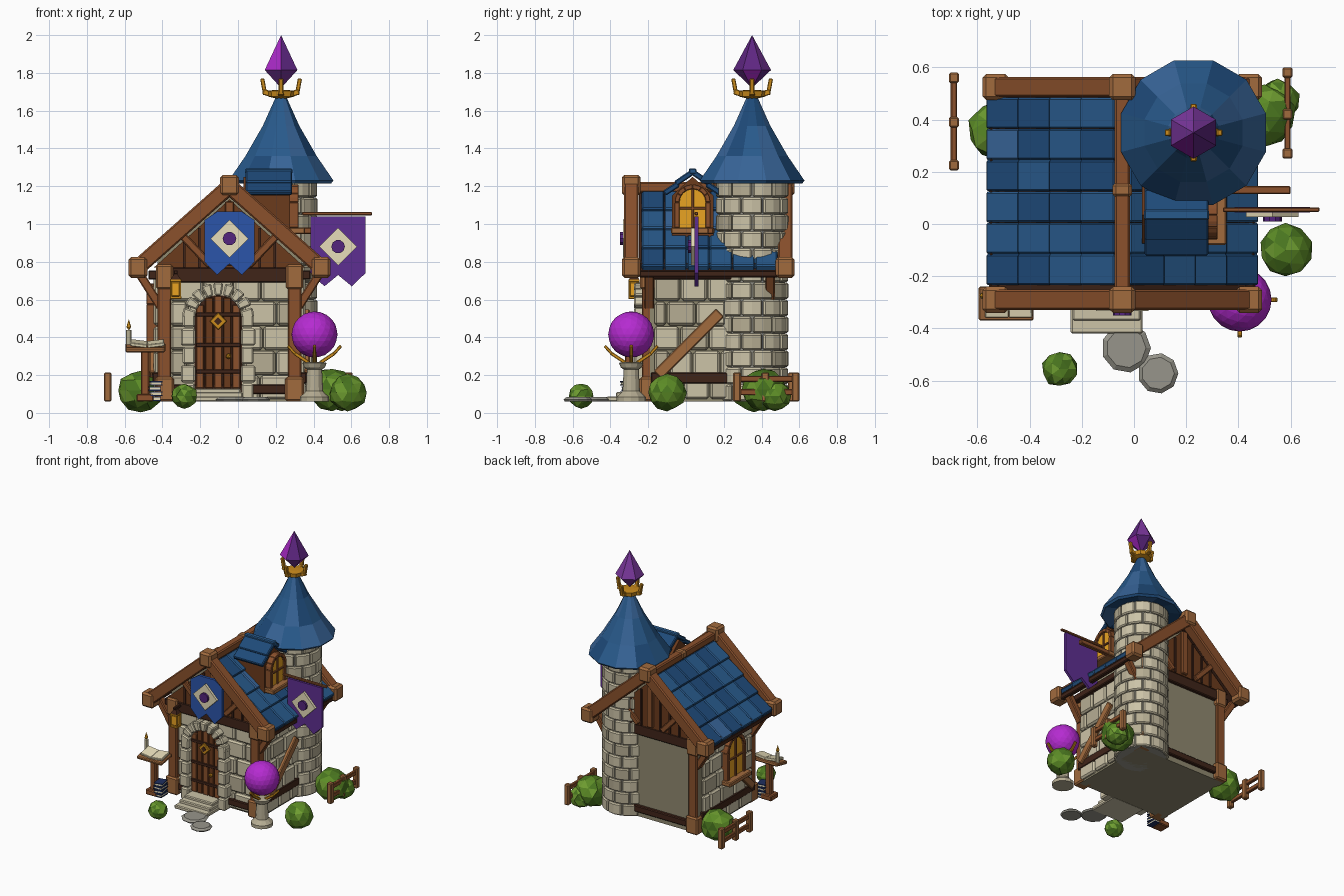
import bpy, bmesh, math, random
from mathutils import Matrix, Vector, Euler

if "Cube" in bpy.data.objects:
    bpy.data.objects.remove(bpy.data.objects["Cube"])
random.seed(4)
PI = math.pi

def mat(hexa):
    name = "m_" + hexa
    m = bpy.data.materials.get(name)
    if not m:
        m = bpy.data.materials.new(name)
        m.diffuse_color = [(int(hexa[i:i+2], 16) / 255) ** 2.2 for i in (0, 2, 4)] + [1]
        m.use_nodes = True
        m.node_tree.nodes["Principled BSDF"].inputs["Base Color"].default_value = m.diffuse_color
    return m

WOOD, LIGHT, DARK, DOOR = "8A5230", "A06A40", "42291F", "6B3D22"
STONE, STONE2, CORE, GREY = "CBC2A6", "B5AC92", "8F886F", "96948A"
BLUES = ["234B78", "2C5A8A", "3A6496"]
GOLD, AMBER, PURPLE, CREAM, MAGENTA = "C98A22", "E9A227", "54297C", "E6DCB8", "B42FD0"
I4 = Matrix()

def finish(name, bm, colors, M=I4, pick=False):
    bmesh.ops.recalc_face_normals(bm, faces=bm.faces)
    if pick:
        for f in bm.faces:
            f.material_index = random.randrange(len(colors))
    bm.transform(M)
    me = bpy.data.meshes.new(name)
    bm.to_mesh(me); bm.free()
    for c in colors:
        me.materials.append(mat(c))
    ob = bpy.data.objects.new(name, me)
    bpy.context.collection.objects.link(ob)
    return ob

def bx(x, y, z, sx, sy, sz, rot=(0, 0, 0)):
    return Matrix.LocRotScale(Vector((x, y, z)), Euler(rot), Vector((sx, sy, sz)))

def bar(p, q, w, t):
    p, q = Vector(p), Vector(q)
    return Matrix.LocRotScale((p + q) / 2, (q - p).to_track_quat('X', 'Z'), Vector(((q - p).length, w, t)))

def boxes(name, color, items, bevel=0.006, M=I4):
    bm = bmesh.new()
    for m in items:
        bmesh.ops.create_cube(bm, size=1, matrix=m)
    if bevel:
        bmesh.ops.bevel(bm, geom=bm.edges[:], offset=bevel, segments=1, affect='EDGES', clamp_overlap=True)
    return finish(name, bm, [color], M)

def prism(name, pts, y0, y1, color, M=I4):
    bm = bmesh.new()
    f = bm.faces.new([bm.verts.new((x, y0, z)) for x, z in pts])
    r = bmesh.ops.extrude_face_region(bm, geom=[f])
    bmesh.ops.translate(bm, vec=(0, y1 - y0, 0), verts=[v for v in r['geom'] if isinstance(v, bmesh.types.BMVert)])
    return finish(name, bm, [color], M)

def lathe(name, prof, n, colors, loc=(0, 0, 0), pick=False, turn=0):
    bm = bmesh.new()
    rings = [[bm.verts.new((r * math.cos(turn + 2*PI*k/n), r * math.sin(turn + 2*PI*k/n), z)) for k in range(n)] for r, z in prof]
    for a, b in zip(rings, rings[1:]):
        for k in range(n):
            bm.faces.new((a[k], a[(k+1) % n], b[(k+1) % n], b[k]))
    bm.faces.new(rings[0]); bm.faces.new(rings[-1])
    bmesh.ops.remove_doubles(bm, verts=bm.verts[:], dist=1e-4)
    return finish(name, bm, colors, Matrix.Translation(loc), pick)

def wedges(name, colors, items, bevel=0.006, M=I4, segs=2):
    """Curved blocks around local z: (r0, r1, a0, a1, z0, z1)."""
    bm = bmesh.new()
    for r0, r1, a0, a1, z0, z1 in items:
        an = [a0 + (a1 - a0) * k / segs for k in range(segs + 1)]
        loop = [(r1, a) for a in an] + [(r0, a) for a in reversed(an)]
        lo, hi = ([bm.verts.new((r * math.cos(a), r * math.sin(a), z)) for r, a in loop] for z in (z0, z1))
        bm.faces.new(lo); bm.faces.new(hi)
        for k in range(len(loop)):
            j = (k + 1) % len(loop)
            bm.faces.new((lo[k], lo[j], hi[j], hi[k]))
    bmesh.ops.recalc_face_normals(bm, faces=bm.faces)
    sharp = [e for e in bm.edges if len(e.link_faces) == 2 and e.calc_face_angle() > 0.9]
    bmesh.ops.bevel(bm, geom=sharp, offset=bevel, segments=1, affect='EDGES', clamp_overlap=True)
    return finish(name, bm, colors, M)

def ball(name, loc, r, colors, sub=2, jit=0.0, flat=1.0):
    bm = bmesh.new()
    bmesh.ops.create_icosphere(bm, subdivisions=sub, radius=r)
    for v in bm.verts:
        v.co *= 1 + random.uniform(-jit, jit)
        v.co.z *= flat
    return finish(name, bm, colors, Matrix.Translation(loc), len(colors) > 1)

def arch(w, h, n=8):
    return [(-w, 0), (w, 0)] + [(w * math.cos(PI*k/n), h - w + w * math.sin(PI*k/n)) for k in range(n + 1)]

UP = Matrix.Rotation(PI/2, 4, 'X')   # local z -> -y, so wedges lie in the xz plane
CX = -0.045                          # house centre line

# house body, floor at z 0.06
prism("house_core", [(CX-.38, .06), (CX+.38, .06), (CX+.38, .83), (CX, 1.15), (CX-.38, .83)], -.19, .46, CORE)

# stone facing on front and both sides
def stones(name, u0, u1, z0, z1, rows, cols, place):
    h, sets = (z1 - z0) / rows, [[], []]
    for r in range(rows):
        w = (u1 - u0) / cols
        cuts = [u0] + [u0 + w * (c + (.5 if r % 2 else 0) + random.uniform(-.12, .12)) for c in range(0 if r % 2 else 1, cols)] + [u1]
        for a, b in zip(cuts, cuts[1:]):
            sets[random.random() < .3].append(place((a+b)/2, z0 + (r+.5)*h, b-a-.006, h-.006))
    for s, c in zip(sets, (STONE, STONE2)):
        boxes(name, c, s, .012)
stones("front_stone", -.36, .28, .07, .72, 5, 4, lambda u, z, w, h: bx(u, -.195, z, w, .045, h))
stones("right_stone", -.17, .42, .07, .72, 5, 4, lambda u, z, w, h: bx(.338, u, z, .04, w, h))
stones("left_stone", -.17, .42, .07, .72, 5, 4, lambda u, z, w, h: bx(-.428, u, z, .04, w, h))

# corner posts with foot and head blocks, knee braces to the eaves
posts, blocks, braces = [], [], []
for s in (-1, 1):
    for y in (-.195, .445):
        x = CX + s * .345
        posts.append(bx(x, y, .42, .07, .075, .7))
        blocks += [bx(x, y, .125, .1, .1, .13), bx(x, y, .72, .09, .095, .13)]
        braces.append(bar((x + s*.02, y, .56), (x + s*.14, y, .75), .05, .045))
boxes("corner_post", WOOD, posts)
boxes("post_block", LIGHT, blocks, .01)
boxes("knee_brace", WOOD, braces)
boxes("side_brace", LIGHT, [bar((.365, -.15, .2), (.365, .18, .53), .03, .06), bar((-.455, -.15, .2), (-.455, -.02, .33), .03, .05)])

# dark sill and wall-plate beams
boxes("frame_beam", DARK, [bx(CX, y, z, .66, .05, h) for y in (-.205, .46) for z, h in ((.125, .05), (.73, .08))]
      + [bx(CX + s*.39, .125, .185, .035, .62, .06) for s in (-1, 1)]
      + [bx(CX + s*.49, .12, .755, .035, .74, .075) for s in (-1, 1)]
      + [bx(CX + s*.40, .125, .73, .06, .66, .05) for s in (-1, 1)])

# gable boarding and struts
for y0, y1, sg in ((-.225, -.19, -1), (.46, .485, 1)):
    prism("gable_panel", [(CX-.40, .77), (CX+.40, .77), (CX, 1.13)], y0, y1, DOOR)
    y = y0 if sg < 0 else y1
    boxes("gable_board", DARK, [bx(CX + d, y, (.77 + 1.12 - abs(d)*.88)/2, .014, .02, .35 - abs(d)*.88) for d in (-.24, -.16, -.08, .08, .16, .24)], 0)
    boxes("gable_strut", WOOD, [bar((CX + s*.1, y, .78), (CX + s*.26, y, .95), .04, .04) for s in (-1, 1)] + [bx(CX, y, .95, .05, .04, .34)])

# roof deck and overlapping tiles
def rz(d): return 1.185 - .84 * d
boxes("roof_deck", DARK, [bar((CX, .12, rz(0)-.025), (CX + s*.5, .12, rz(.5)-.025), .74, .03) for s in (-1, 1)], 0)
tiles = [[], [], []]
for s in (-1, 1):
    for i in range(4):
        a, b = .02 + i*.12, .155 + i*.12
        for j in range(6):
            y = -.235 + .12 * (j + .5)
            tiles[random.choice((0, 0, 1, 1, 2))].append(bar((CX + s*a, y, rz(a)-.008), (CX + s*b, y, rz(b)+.014), .119, .035))
for t, c in zip(tiles, BLUES):
    boxes("roof_tile", c, t, .007)

# rafters, ridge and knot blocks
raf, knots = [bx(CX, .12, 1.195, .06, .8, .055)], [bx(CX, .13, 1.2, .075, .06, .06)]
for y in (-.29, .525):
    knots.append(bx(CX, y, 1.205, .1, .1, .11))
    for s in (-1, 1):
        raf.append(bar((CX + s*.485, y, .77), (CX, y, 1.2), .078, .085))
        knots.append(bx(CX + s*.485, y, .77, .1, .1, .11))
boxes("roof_rafter", WOOD, raf, .008)
boxes("rafter_block", LIGHT, knots, .014)

# round tower: core, bricks, faceted cone
TX, TY = .228, .35
T = Matrix.Translation((TX, TY, 0))
lathe("tower_core", [(.175, .06), (.175, 1.23)], 20, [GREY], (TX, TY, 0))
rows = [[], []]
for r in range(13):
    for k in range(10):
        a = 2*PI * (k + .5*(r % 2)) / 10
        rows[random.random() < .3].append((.15, .192, a + .02, a + 2*PI/10 - .02, .063 + r*.09, .149 + r*.09))
wedges("tower_brick", [STONE], rows[0], .008, T)
wedges("tower_brick_dark", [STONE2], rows[1], .008, T)
lathe("tower_roof", [(.15, 1.235), (.275, 1.215), (.287, 1.23), (.195, 1.36), (.1, 1.52), (.03, 1.67), (0, 1.68)], 12, BLUES, (TX, TY, 0), True, PI/12)

# crystal finial in a gold crown
lathe("crystal", [(0, 1.72), (.1, 1.815), (0, 2.0)], 6, ["7A3A9C", "A32CC0", "5E2A80"], (TX, TY, 0), True, PI/6)
lathe("crown_ring", [(.03, 1.665), (.07, 1.675), (.075, 1.705), (.03, 1.71)], 8, [GOLD], (TX, TY, 0))
dirs = [Vector((math.cos(PI/2*k), math.sin(PI/2*k), 0)) for k in range(4)]
O = Vector((TX, TY, 0))
boxes("crown_prong", GOLD, [bar(O + d*.06 + Vector((0, 0, 1.69)), O + d*.095 + Vector((0, 0, 1.70)), .03, .03) for d in dirs]
      + [bar(O + d*.085 + Vector((0, 0, 1.69)), O + d*.1 + Vector((0, 0, 1.77)), .025, .022) for d in dirs], .004)

# arched windows (local: faces -y)
def window(name, M, w, h):
    prism(name + "_glass", arch(w, h), -.02, .02, AMBER, M)
    wedges(name + "_arch", [WOOD], [(w, w+.025, PI*k/6, PI*(k+1)/6, -.03, .035) for k in range(6)], .003, M @ Matrix.Translation((0, 0, h-w)) @ UP)
    boxes(name + "_frame", WOOD, [bx(s*(w+.012), 0, (h-w)/2, .026, .07, h-w) for s in (-1, 1)]
          + [bx(0, -.02, h/2, .014, .02, h), bx(0, -.02, h*.5, 2*w, .02, .014)], .003, M)
    boxes(name + "_sill", LIGHT, [bx(0, -.03, -.015, 2*w+.09, .08, .035)], .006, M)
window("dormer_window", Matrix.Translation((.285, .035, .98)) @ Matrix.Rotation(PI/2, 4, 'Z'), .07, .205)
window("side_window", Matrix.Translation((-.45, .08, .37)) @ Matrix.Rotation(-PI/2, 4, 'Z'), .085, .29)

# dormer body and little roof
Q = Matrix.Rotation(PI/2, 4, 'Z')
prism("dormer_body", [(-.075, .88), (.145, .88), (.145, 1.15), (.035, 1.25), (-.075, 1.15)], -.275, -.03, DOOR, Q)
boxes("dormer_roof", BLUES[0], [bar((.163, .035 + s*a, 1.275 - a*.85), (.163, .035 + s*b, 1.29 - b*.85), .245, .03)
      for s in (-1, 1) for a, b in ((0, .09), (.075, .15))], .006)
boxes("dormer_ridge", BLUES[1], [bx(.163, .035, 1.28, .25, .04, .03)], .006)

# door, bands, fittings and stone arch
DX = -.105
D = Matrix.Translation((DX, 0, 0))
prism("door_back", [(x, z + .12) for x, z in arch(.125, .505)], -.225, -.2, DARK, D)
for k in range(5):
    x = -.096 + k*.048
    top = .5 + math.sqrt(max(.12**2 - x*x, 0))
    boxes("door_plank", DOOR if k % 2 else WOOD, [bx(DX + x, -.23, (.13 + top)/2, .042, .024, top - .13)], .004)
boxes("door_band", DARK, [bx(DX, -.243, z, .235, .012, .022) for z in (.22, .36, .52)], .003)
boxes("door_emblem", GOLD, [bx(DX, -.25, .485, .065, .02, .065, (0, PI/4, 0))], .004)
boxes("emblem_center", DARK, [bx(DX, -.257, .485, .03, .016, .03, (0, PI/4, 0))], 0)
ball("door_knob", (DX + .055, -.255, .3), .016, [GOLD], 1)
wedges("door_arch", [STONE], [(.122, .19, PI*k/9 + .03, PI*(k+1)/9 - .03, -.06, .035) for k in range(9)], .008, Matrix.Translation((DX, -.24, .5)) @ UP)
boxes("door_jamb", STONE, [bx(DX + s*(.155 + .004*(k % 2)), -.23, .11 + k*.097, .065 + .012*(k % 2), .09, .09) for s in (-1, 1) for k in range(5)], .009)
boxes("door_step", STONE, [bx(DX, -.26, .095, .24, .13, .07), bx(DX, -.28, .085, .26, .18, .05), bx(DX, -.3, .073, .275, .24, .028)], .006)
for x, y, r in ((-.03, -.475, .095), (.092, -.572, .078)):
    lathe("path_stone", [(r*.9, .06), (r, .07), (r*.8, .083)], 9, [GREY], (x, y, 0))

# banners with emblem
def banner(name, x, y, z0, z1, w, color, cut):
    prism(name, [(x-w, z1-cut), (x-w*.5, z1), (x+w*.5, z1), (x+w, z1-cut), (x+w, z0+.07), (x+w*.5, z0), (x, z0+.06), (x-w*.5, z0), (x-w, z0+.07)], y, y+.02, color)
    zc, r = (z0 + z1)/2 + .025, .1
    prism(name + "_diamond", [(x-r, zc), (x, zc-r), (x+r, zc), (x, zc+r)], y-.018, y+.005, CREAM)
    prism(name + "_dot", [(x + .036*math.cos(PI*k/5), zc + .036*math.sin(PI*k/5)) for k in range(10)], y-.035, y, PURPLE)
banner("gable_banner", CX, -.315, .73, 1.065, .133, "2F55A8", .045)
banner("side_flag", .53, .045, .67, 1.04, .145, "5E3290", 0)
boxes("flag_pole", WOOD, [bar((.34, .055, 1.055), (.71, .055, 1.055), .018, .018)], .004)
boxes("flag_bracket", WOOD, [bx(.45, .13, .965, .3, .032, .035)], .005)

# hanging lantern
boxes("lantern_glass", AMBER, [bx(-.33, -.275, .655, .045, .045, .075)], .004)
boxes("lantern_frame", GOLD, [bx(-.33, -.275, z, .06, .06, .014) for z in (.61, .7)] + [bx(-.33 + a*.024, -.275 + b*.024, .655, .01, .01, .09) for a in (-1, 1) for b in (-1, 1)], .002)
lathe("lantern_cap", [(.04, .705), (.012, .735)], 4, [DARK], (-.33, -.275, 0), False, PI/4)
boxes("lantern_arm", DARK, [bx(-.33, -.25, .745, .02, .09, .02)], .003)

# magic orb on a pedestal
P = Vector((.405, -.29, 0))
lathe("pedestal", [(.077, .06), (.077, .085), (.055, .105), (.046, .115), (.04, .23), (.055, .24), (.065, .265), (.03, .27)], 12, [STONE2], P)
ball("orb", P + Vector((0, 0, .415)), .122, [MAGENTA], 3)
boxes("orb_claw", GOLD, [m for d in dirs for m in (bar(P + d*.03 + Vector((0, 0, .265)), P + d*.105 + Vector((0, 0, .315)), .02, .018),
      bar(P + d*.1 + Vector((0, 0, .31)), P + d*.14 + Vector((0, 0, .355)), .018, .016))], .003)

# reading stand with open book, candle and stacked books
boxes("stand_post", WOOD, [bx(-.492, -.3, .2, .045, .045, .28), bx(-.492, -.3, .08, .09, .09, .04)])
boxes("stand_top", LIGHT, [bx(-.49, -.305, .345, .21, .13, .025, (.2, 0, 0))])
boxes("open_book", CREAM, [bx(-.48 + s*.045, -.308, .367, .09, .1, .018, (.2, -s*.12, 0)) for s in (-1, 1)], .003)
lathe("candle", [(.014, .35), (.014, .44)], 8, [CREAM], (-.578, -.275, 0))
lathe("candle_flame", [(0, .437), (.013, .455), (0, .495)], 6, [AMBER], (-.578, -.275, 0))
for k in range(4):
    boxes("book_cover", "24335F", [bx(-.44, -.3, .066 + k*.027 + d, .065, .085, .006, (0, 0, .2*(k % 2))) for d in (0, .018)], 0)
    boxes("book_pages", CREAM, [bx(-.44, -.3, .075 + k*.027, .058, .078, .014, (0, 0, .2*(k % 2)))], 0)

# fences beside the house
for x, ys, s in ((-.69, (.225, .39, .56), 1), (.588, (.27, .42, .58), -1)):
    boxes("fence_post", LIGHT, [bx(x, y, .137, .038, .04, .155) for y in ys], .006)
    boxes("fence_rail", WOOD, [bx(x, (ys[0] + ys[2])/2, z, .024, ys[2] - ys[0], .032) for z in (.11, .18)], .004)

# bushes
for x, y, z, r in ((-.515, .36, .118, .118), (.5, .41, .125, .12), (.55, .47, .09, .085), (.58, -.1, .107, .1), (-.285, -.555, .09, .068)):
    ball("bush", (x, y, z), r, ["5C8A2A", "6E9C34", "4A7424"], 2, .07, .95)
